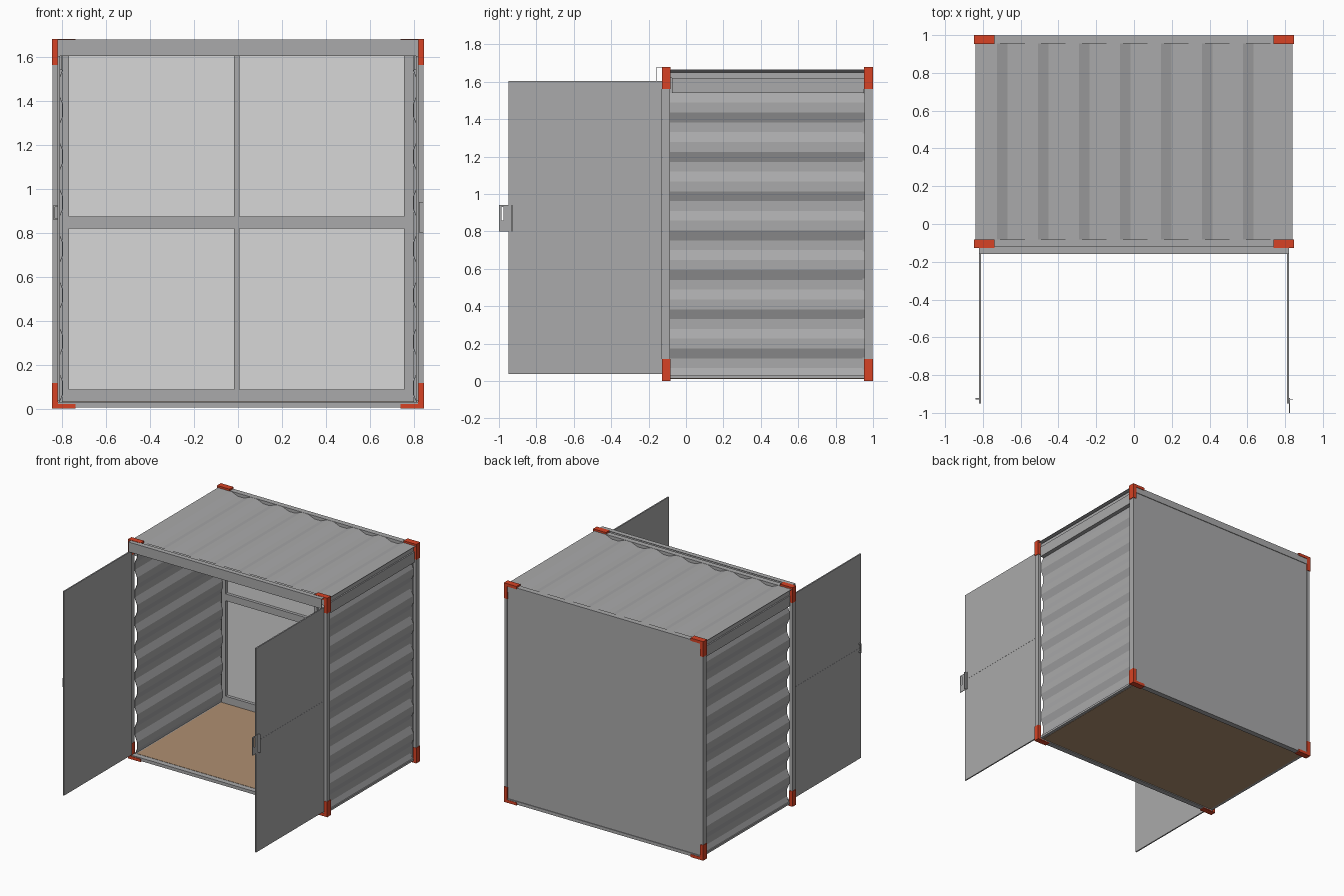
import bpy, bmesh


def material(name, rgb):
    m = bpy.data.materials.new(name)
    m.diffuse_color = (*rgb, 1)
    return m


GREY = material("steel grey", (0.40, 0.40, 0.405))
LIGHT = material("light panel grey", (0.68, 0.68, 0.68))
RED = material("corner red", (0.68, 0.055, 0.018))
WOOD = material("floor brown", (0.43, 0.275, 0.165))


def make(name, bm, mat):
    bmesh.ops.recalc_face_normals(bm, faces=bm.faces)
    me = bpy.data.meshes.new(name)
    bm.to_mesh(me)
    bm.free()
    me.materials.append(mat)
    ob = bpy.data.objects.new(name, me)
    bpy.context.collection.objects.link(ob)
    return ob


def boxes(name, mat, *ranges):
    """One object from boxes given as (x0, x1, y0, y1, z0, z1)."""
    bm = bmesh.new()
    for x0, x1, y0, y1, z0, z1 in ranges:
        vs = bmesh.ops.create_cube(bm, size=1)["verts"]
        for v in vs:
            v.co = (x1 if v.co.x > 0 else x0,
                    y1 if v.co.y > 0 else y0,
                    z1 if v.co.z > 0 else z0)
    return make(name, bm, mat)


def sheet(name, profile, y0, y1, mat):
    """Thin sheet: an (x, z) profile swept along y."""
    bm = bmesh.new()
    a = [bm.verts.new((x, y0, z)) for x, z in profile]
    b = [bm.verts.new((x, y1, z)) for x, z in profile]
    for i in range(len(a) - 1):
        bm.faces.new((a[i], a[i + 1], b[i + 1], b[i]))
    ob = make(name, bm, mat)
    mod = ob.modifiers.new("thickness", "SOLIDIFY")
    mod.thickness = 0.003
    mod.offset = 0
    return ob


def side(s, x0, x1):
    return (x0, x1) if s > 0 else (-x1, -x0)


for s, label in ((-1, "left"), (1, "right")):
    # corrugated side wall, ridges running front to back
    OUT, IN, P = 0.818, 0.796, 0.2103
    prof = [(OUT, 0.016), (IN, 0.068)]
    for k in range(7):
        b = 0.121 + k * P
        prof += [(IN, b), (OUT, b + P / 4), (OUT, b + P / 2), (IN, b + P * 3 / 4)]
    prof.append((IN, 1.62))
    sheet(label + "_wall", [(s * x, z) for x, z in prof], -0.085, 0.955, GREY)

    # side rails
    boxes(label + "_top_rail", GREY,
          (*side(s, 0.80, 0.832), -0.075, 0.952, 1.54, 1.62),
          (*side(s, 0.80, 0.822), -0.085, 0.955, 1.62, 1.65))
    boxes(label + "_bottom_rail", GREY,
          (*side(s, 0.79, 0.822), -0.085, 0.955, 0.014, 0.03))

    for y0, y1, end in ((-0.127, -0.083, "front"), (0.953, 1.0, "back")):
        # corner post
        boxes(f"{label}_{end}_post", GREY,
              (*side(s, 0.819, 0.842), y0 + 0.002, y1 - 0.003, 0.02, 1.66))
        # L shaped corner castings
        for level, za, zb, ha, hb in (("bottom", 0, 0.118, 0, 0.022),
                                      ("top", 1.562, 1.68, 1.658, 1.68)):
            boxes(f"{label}_{end}_{level}_corner", RED,
                  (*side(s, 0.817, 0.846), y0, y1, za, zb),
                  (*side(s, 0.738, 0.8175), y0, y1, ha, hb))

    # open door, with a fine seam on its outer face
    boxes(label + "_door", GREY,
          (*side(s, 0.810, 0.820), -0.95, -0.127, 0.038, 1.603),
          (*side(s, 0.8195, 0.821), -0.95, -0.127, 0.884, 0.887))

# corrugated roof
HIGH, LOW, R = 1.664, 1.642, 0.217
roof = [(-0.838, HIGH)]
for k in range(7):
    x = -0.725 + k * R
    roof += [(x, HIGH), (x + R / 4, LOW), (x + R / 2, LOW), (x + R * 3 / 4, HIGH)]
roof.append((0.838, HIGH))
sheet("roof", roof, -0.083, 0.955, GREY)

# top and bottom cross beams
for y0, y1, end in ((-0.123, -0.082, "front"), (0.955, 0.997, "back")):
    boxes(end + "_top_beam", GREY, (-0.825, 0.825, y0, y1, 1.615, 1.667))
    boxes(end + "_bottom_beam", GREY, (-0.82, 0.82, y0, y1, 0.006, 0.03))

# thin rain hood above the doorway
boxes("door_hood", GREY, (-0.82, 0.82, -0.158, -0.155, 1.603, 1.678),
      (-0.82, 0.82, -0.158, -0.12, 1.675, 1.678))

# floor
boxes("floor", WOOD, (-0.80, 0.80, -0.083, 0.957, 0.012, 0.032))

# back wall: outer plate, light inner lining, inner frame
boxes("back_wall", GREY, (-0.822, 0.822, 0.973, 0.992, 0.02, 1.655))
boxes("back_lining", LIGHT, (-0.79, 0.79, 0.968, 0.974, 0.05, 1.63))
boxes("back_frame", GREY,
      (-0.80, -0.768, 0.945, 0.973, 0.03, 1.64),
      (0.755, 0.80, 0.945, 0.973, 0.03, 1.64),
      (-0.768, 0.755, 0.945, 0.973, 0.03, 0.088),
      (-0.768, 0.755, 0.945, 0.973, 1.605, 1.64),
      (-0.768, 0.755, 0.945, 0.973, 0.82, 0.873),
      (-0.018, 0.007, 0.946, 0.972, 0.088, 1.605))

# hasp on the right door: slotted plate and hinge strip
boxes("hasp", GREY,
      (0.821, 0.825, -1.0, -0.987, 0.80, 0.94),
      (0.821, 0.825, -0.975, -0.92, 0.80, 0.94),
      (0.821, 0.825, -0.987, -0.975, 0.80, 0.857),
      (0.821, 0.825, -0.987, -0.975, 0.93, 0.94),
      (0.824, 0.842, -0.933, -0.928, 0.80, 0.94))

# staple loop on the left door
boxes("staple", GREY,
      (-0.838, -0.819, -0.930, -0.920, 0.857, 0.865),
      (-0.838, -0.819, -0.930, -0.920, 0.917, 0.925),
      (-0.838, -0.831, -0.930, -0.920, 0.865, 0.917))
